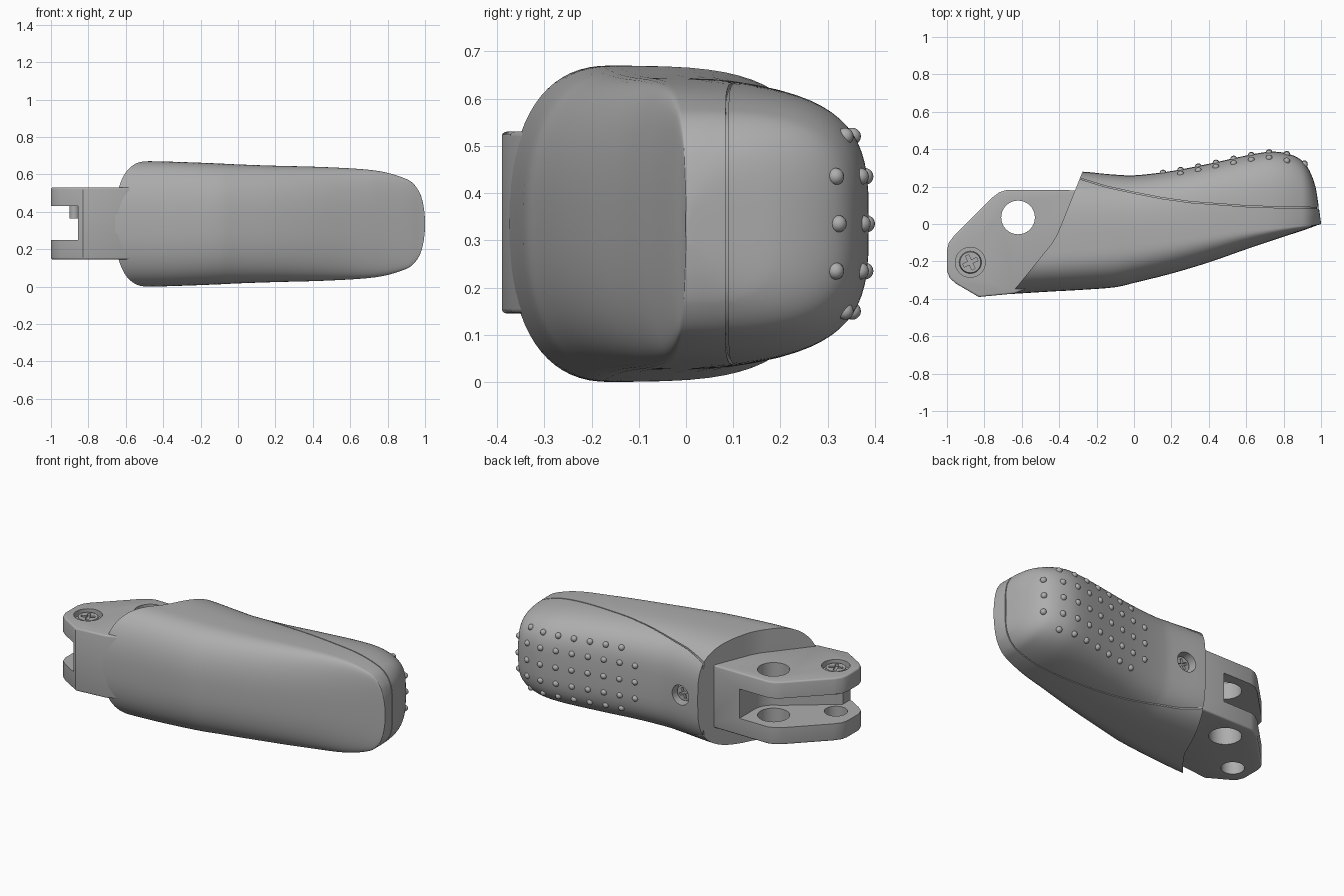
import bpy, bmesh, math
from mathutils import Matrix, Vector

if "Cube" in bpy.data.objects:
    bpy.data.objects.remove(bpy.data.objects["Cube"])

grey = bpy.data.materials.new("satin grey")
grey.use_nodes = True
grey.diffuse_color = (0.42, 0.42, 0.42, 1)
grey.node_tree.nodes["Principled BSDF"].inputs["Base Color"].default_value = grey.diffuse_color

MID = 0.335                 # height of the symmetry plane
FRONT_POW, BACK_POW = 2.5, 3.4


def make(name, bm):
    bmesh.ops.recalc_face_normals(bm, faces=bm.faces)
    mesh = bpy.data.meshes.new(name)
    bm.to_mesh(mesh)
    bm.free()
    mesh.materials.append(grey)
    ob = bpy.data.objects.new(name, mesh)
    bpy.context.collection.objects.link(ob)
    return ob


def bake(ob):
    graph = bpy.context.evaluated_depsgraph_get()
    mesh = bpy.data.meshes.new_from_object(ob.evaluated_get(graph))
    ob.modifiers.clear()
    ob.data = mesh


def cut(ob, *cutters):
    for tool in cutters:
        mod = ob.modifiers.new("cut", "BOOLEAN")
        mod.operation, mod.solver, mod.object = "DIFFERENCE", "EXACT", tool
        bake(ob)
        bpy.data.objects.remove(tool)


def smooth(ob, angle=32):
    bpy.ops.object.select_all(action="DESELECT")
    ob.select_set(True)
    bpy.context.view_layer.objects.active = ob
    bpy.ops.object.shade_smooth_by_angle(angle=math.radians(angle))


def prism(name, outline, low, high):
    bm = bmesh.new()
    face = bm.faces.new([bm.verts.new((x, y, low)) for x, y in outline])
    grown = bmesh.ops.extrude_face_region(bm, geom=[face])["geom"]
    bmesh.ops.translate(bm, vec=(0, 0, high - low),
                        verts=[v for v in grown if isinstance(v, bmesh.types.BMVert)])
    return make(name, bm)


def rod(name, radius, low, high, place, top=None):
    bm = bmesh.new()
    bmesh.ops.create_cone(bm, cap_ends=True, segments=40, radius1=radius,
                          radius2=radius if top is None else top, depth=high - low,
                          matrix=place @ Matrix.Translation((0, 0, (low + high) / 2)))
    return make(name, bm)


# Grip sections: x, front y, crease y, back y, half height
SECTIONS = [
    (-.75, -.38, -.16, .29, .335), (-.46, -.362, -.15, .285, .335),
    (-.28, -.352, -.14, .28, .33), (-.1, -.338, -.125, .264, .323),
    (0, -.315, -.115, .26, .318), (.2, -.265, -.09, .283, .311),
    (.4, -.205, -.06, .322, .306), (.6, -.135, -.035, .366, .297),
    (.72, -.095, -.025, .386, .287), (.8, -.068, -.018, .381, .273),
    (.88, -.042, -.012, .352, .248), (.93, -.025, -.008, .3, .222),
    (.97, -.01, -.004, .2, .17), (.988, -.004, -.002, .09, .115),
    (.998, -.001, 0, .02, .05), (1, -.001, 0, .003, .006)]


def slope(i):
    a, b = SECTIONS[max(i - 1, 0)], SECTIONS[min(i + 1, len(SECTIONS) - 1)]
    return [(q - p) / (b[0] - a[0]) for p, q in zip(a, b)]


def section(x):
    i = max(k for k in range(len(SECTIONS) - 1) if SECTIONS[k][0] <= x)
    a, b = SECTIONS[i], SECTIONS[i + 1]
    w = b[0] - a[0]
    t = (x - a[0]) / w
    s = t * t * (3 - 2 * t)
    return [p + (q - p) * s + w * t * (1 - t) * (m * (1 - t) - n * t)
            for p, q, m, n in zip(a, b, slope(i), slope(i + 1))][1:]


def loft(name, inset=0.0, steps=5, around=72):
    xs = [a[0] + (b[0] - a[0]) * k / steps
          for a, b in zip(SECTIONS, SECTIONS[1:]) for k in range(steps)] + [1]
    bm = bmesh.new()
    rings = []
    for x in xs:
        front, crease, back, half = section(x)
        ring = []
        for k in range(around):
            c, s = math.cos(math.tau * k / around), math.sin(math.tau * k / around)
            power = BACK_POW if s > 0 else FRONT_POW
            reach = (back if s > 0 else front) - crease
            shrink = max(0.1, 1 - inset / half)
            y = crease + reach * abs(s) ** (2 / power) * shrink
            z = MID + math.copysign(half * shrink * abs(c) ** (2 / power), c)
            ring.append(bm.verts.new((x - inset, y, z)))
        rings.append(ring)
    for a, b in zip(rings, rings[1:]):
        for k in range(around):
            j = (k + 1) % around
            bm.faces.new((a[k], a[j], b[j], b[k]))
    bm.faces.new(rings[0])
    bm.faces.new(rings[-1])
    return make(name, bm)


# Grip body with its slanted end and the parting groove
grip = loft("grip_body")
end_cut = prism("end_cutter", [(-.2, .466), (-.275, .28), (-.41, -.055), (-.44, -.105),
                               (-.65, -.365), (-.73, -.473), (-1.2, -.5), (-1.2, .5)], -1, 2)
seam = [(-.5, .32), (-.28, .24), (-.15, .2), (0, .167), (.15, .138), (.3, .117),
        (.6, .095), (.8, .088), (1.1, .085)]
groove = prism("groove_cutter", [(x, y - .003) for x, y in seam]
               + [(x, y + .003) for x, y in reversed(seam)], -1, 2)
cut(groove, loft("groove_core", 0.01))
back_screw_place = Matrix.Translation((-.15, .265, MID)) @ Matrix.Rotation(-math.pi / 2, 4, "X")
cut(grip, end_cut, groove, rod("recess_cutter", .06, -.06, .1, back_screw_place))
smooth(grip)

# Hinge lug: bevelled block, slotted and drilled
lug = prism("hinge_lug", [(-.25, .18), (-.68, .182), (-.72, .17), (-.76, .14), (-.96, -.06),
                          (-.99, -.1), (-1, -.14), (-1, -.25), (-.985, -.29), (-.95, -.32),
                          (-.83, -.39), (-.64, -.372), (-.45, -.3), (-.25, -.2)], .145, .53)
bevel = lug.modifiers.new("edge", "BEVEL")
bevel.width, bevel.segments, bevel.limit_method = .01, 3, "ANGLE"
bevel.angle_limit = math.radians(60)
bake(lug)
hinge = Vector((-.62, .035))
arc = [hinge + Vector((math.cos(a), math.sin(a))) * .13
       for a in (-math.radians(7 * k) for k in range(11))]
slot = prism("slot_cutter", [(-1.1, .4), (-.49, .4)] + [tuple(p) for p in arc]
             + [(-.855, -.3), (-.855, -.5), (-1.1, -.5)], .25, .43)
hinge_place = Matrix.Translation((hinge.x, hinge.y, 0))
lug_screw_place = Matrix.Translation((-.875, -.205, .53))
cut(lug, slot, rod("hinge_hole", .09, -1, 1, hinge_place),
    rod("screw_recess", .08, -.035, .1, lug_screw_place),
    rod("lower_hole", .065, -.6, -.2, lug_screw_place))
smooth(lug)


# Cross-head screws
def screw(name, place, radius, low, high):
    head = rod(name, radius, low, high, place, radius * .9)
    for turn in (25, 115):
        bm = bmesh.new()
        bmesh.ops.create_cube(bm, size=1, matrix=place
                              @ Matrix.Translation((0, 0, high))
                              @ Matrix.Rotation(math.radians(turn), 4, "Z")
                              @ Matrix.Diagonal((radius * 1.3, radius * .3, .03, 1)))
        cut(head, make("cross_cutter", bm))
    smooth(head)


screw("lug_screw_head", lug_screw_place, .062, -.05, -.01)
screw("back_screw_head", back_screw_place, .05, -.07, -.03)
smooth(rod("lug_screw_shank", .027, -.165, -.04, lug_screw_place))

# Grip studs spread over the back surface
studs = bmesh.new()
columns = [.155 + .0945 * k for k in range(9)]
for x in columns:
    rows = (-.1, 0, .1) if x in (columns[0], columns[-1]) else (-.185, -.1, 0, .1, .185)
    front, crease, back, half = section(x)
    for z in rows:
        y = crease + (back - crease) * (1 - abs(z / half) ** BACK_POW) ** (1 / BACK_POW)
        bmesh.ops.create_uvsphere(studs, u_segments=16, v_segments=10, radius=.018,
                                  matrix=Matrix.Translation((x, y - .004, MID + z)))
smooth(make("grip_studs", studs), 60)
